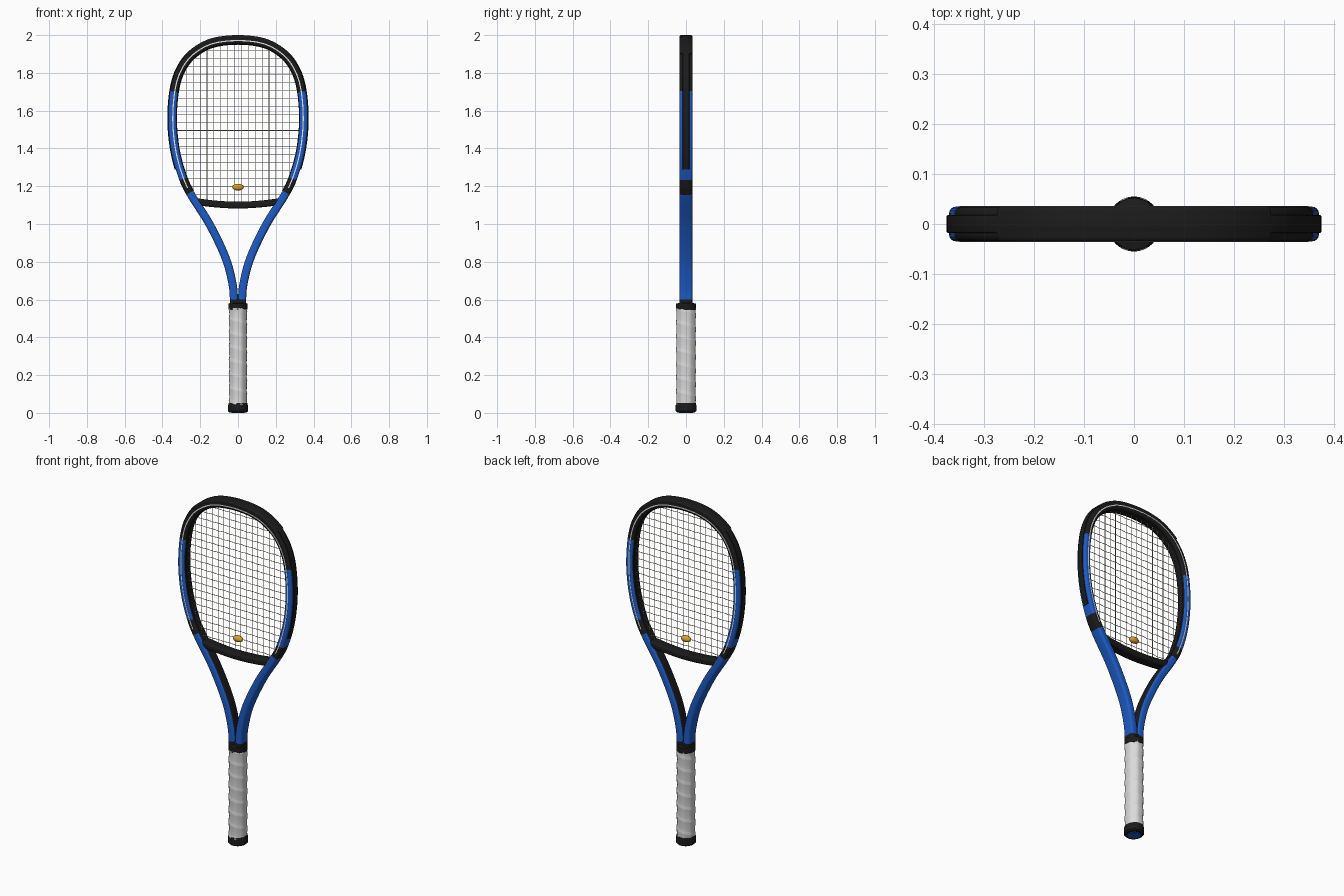
import bpy, bmesh, math
from mathutils import Vector

if "Cube" in bpy.data.objects:
    bpy.data.objects.remove(bpy.data.objects["Cube"])


def material(name, rgb):
    m = bpy.data.materials.new(name)
    m.use_nodes = True
    m.diffuse_color = (*rgb, 1)
    m.node_tree.nodes["Principled BSDF"].inputs["Base Color"].default_value = (*rgb, 1)
    return m


BLACK = material("black", (0.011, 0.011, 0.011))
BLUE = material("blue", (0.012, 0.105, 0.56))
WHITE = material("white", (0.88, 0.88, 0.88))
GRIP = material("grip white", (0.7, 0.7, 0.71))
STRING = material("string cream", (0.68, 0.63, 0.48))
GOLD = material("gold", (0.72, 0.35, 0.025))


def finish(bm, name, mats, angle=40):
    bmesh.ops.remove_doubles(bm, verts=bm.verts, dist=1e-5)
    bmesh.ops.recalc_face_normals(bm, faces=bm.faces)
    me = bpy.data.meshes.new(name)
    bm.to_mesh(me)
    bm.free()
    for m in mats:
        me.materials.append(m)
    ob = bpy.data.objects.new(name, me)
    bpy.context.collection.objects.link(ob)
    bpy.ops.object.select_all(action="DESELECT")
    ob.select_set(True)
    bpy.context.view_layer.objects.active = ob
    bpy.ops.object.shade_smooth_by_angle(angle=math.radians(angle))
    return ob


def spline(points, steps):
    """Smooth curve through the points (Catmull-Rom)."""
    p = [Vector(q) for q in points]
    p = [2 * p[0] - p[1]] + p + [2 * p[-1] - p[-2]]
    out = []
    for a, b, c, d in zip(p, p[1:], p[2:], p[3:]):
        for i in range(steps):
            t = i / steps
            out.append(0.5 * (2 * b + (c - a) * t + (2 * a - 5 * b + 4 * c - d) * t ** 2
                              + (3 * b - a - 3 * c + d) * t ** 3))
    return out + [p[-2]]


def rounded(u0, u1, depth, r, n=4):
    """Rounded rectangle section: u runs across the frame, the second value front to back."""
    pts = []
    for k, (cu, cy) in enumerate([(u1 - r, depth - r), (u0 + r, depth - r),
                                  (u0 + r, r - depth), (u1 - r, r - depth)]):
        for i in range(n + 1):
            a = math.pi / 2 * (k + i / n)
            pts.append((cu + r * math.cos(a), cy + r * math.sin(a)))
    return pts


def sweep(name, path, section, mats, rule=None):
    """Sweep a section along a path of (x, z) points; rule(z, u) picks the material."""
    bm = bmesh.new()
    rings = []
    for i, p in enumerate(path):
        t = (path[min(i + 1, len(path) - 1)] - path[max(i - 1, 0)]).normalized()
        n = Vector((t.y, -t.x))
        rings.append([bm.verts.new((p.x + n.x * u, y, p.y + n.y * u)) for u, y in section])
    count = len(section)
    for i in range(len(path) - 1):
        for k in range(count):
            j = (k + 1) % count
            f = bm.faces.new((rings[i][k], rings[i][j], rings[i + 1][j], rings[i + 1][k]))
            if rule:
                f.material_index = rule((path[i].y + path[i + 1].y) / 2,
                                        (section[k][0] + section[j][0]) / 2)
    bm.faces.new(rings[0])
    bm.faces.new(rings[-1])
    return finish(bm, name, mats)


def lathe(name, rings, mats, segs=32):
    """Stack of elliptical rings given as (z, x radius, y radius)."""
    bm = bmesh.new()
    loops = [[bm.verts.new((rx * math.cos(math.tau * i / segs), ry * math.sin(math.tau * i / segs), z))
              for i in range(segs)] for z, rx, ry in rings]
    for a, b in zip(loops, loops[1:]):
        for i in range(segs):
            j = (i + 1) % segs
            bm.faces.new((a[i], a[j], b[j], b[i]))
    bm.faces.new(loops[0])
    bm.faces.new(loops[-1])
    return finish(bm, name, mats)


# Frame: one tube from one shaft, around the head, to the other shaft
half = [(-0.02, 0.58), (-0.028, 0.68), (-0.065, 0.82), (-0.148, 0.995), (-0.245, 1.15), (-0.29, 1.24),
        (-0.33, 1.38), (-0.347, 1.54), (-0.337, 1.70), (-0.305, 1.81), (-0.243, 1.895), (-0.14, 1.955)]
path = spline(half + [(0, 1.973)] + [(-x, z) for x, z in reversed(half)], 14)


def frame_colour(z, u):
    dark = u > 0.0195 or z > 1.70 or 1.165 < z < 1.243 or z < 0.604
    return 0 if dark else 1


sweep("frame", path, rounded(-0.022, 0.021, 0.0345, 0.013), [BLACK, BLUE], frame_colour)


def above(z):
    return [p for p in path if p.y > z]


# Guard strips on the outer edge of the head, grommet strip on the inner edge
sweep("side_guard", above(1.29), rounded(-0.027, -0.01, 0.018, 0.003, 2), [BLACK])
sweep("top_guard", above(1.88), rounded(-0.027, -0.005, 0.035, 0.009, 3), [BLACK])
sweep("grommet_strip", above(1.16), rounded(0.015, 0.024, 0.016, 0.002, 2), [BLACK])

# Painted pinstripes on both faces of the head
for side, name in ((-1, "front_pinstripe"), (1, "back_pinstripe")):
    ya, yb = side * 0.033, side * 0.0355
    sweep(name, above(1.19), [(-0.001, ya), (0.005, ya), (0.005, yb), (-0.001, yb)], [WHITE])

# Throat bridge
bridge = spline([(-0.235, 1.12), (-0.12, 1.106), (0, 1.1), (0.12, 1.106), (0.235, 1.12)], 8)
sweep("throat_bridge", bridge, rounded(-0.018, 0.018, 0.031, 0.01), [BLACK])

# Strings, with the cross strings woven over and under the main strings
head = [p for p in path if p.y > 1.14]
left_head = head[:len(head) // 2 + 1]


def half_width(z):
    return -min(left_head, key=lambda p: abs(p.y - z)).x


curve = bpy.data.curves.new("strings", "CURVE")
curve.dimensions = "3D"
curve.bevel_depth = 0.0016
curve.bevel_resolution = 1


def add_string(points):
    s = curve.splines.new("POLY")
    s.points.add(len(points) - 1)
    for q, co in zip(s.points, points):
        q.co = (*co, 1)


mains = [0.0365 * (i - 7.5) for i in range(16)]
for x in mains:
    near = [p for p in left_head if p.y > 1.6]
    top = min(near, key=lambda p: abs(p.x + abs(x))).y
    low = [p for p in path if p.y < 1.5 and p.x < 0]
    bottom = max(1.1, min(low, key=lambda p: abs(p.x + abs(x))).y)
    add_string([(x, 0, bottom), (x, 0, top)])
for row in range(19):
    z = 1.155 + 0.0425 * row
    w = half_width(z)
    inside = [(x, 0.0025 * (-1) ** (row + i), z) for i, x in enumerate(mains) if abs(x) < w - 0.01]
    add_string([(-w, 0, z)] + inside + [(w, 0, z)])
strings = bpy.data.objects.new("strings", curve)
bpy.context.collection.objects.link(strings)
curve.materials.append(STRING)
bpy.ops.object.select_all(action="DESELECT")
strings.select_set(True)
bpy.context.view_layer.objects.active = strings
bpy.ops.object.convert(target="MESH")

# Vibration damper between the two middle strings
bm = bmesh.new()
bmesh.ops.create_uvsphere(bm, u_segments=20, v_segments=12, radius=1)
bmesh.ops.scale(bm, vec=(0.031, 0.018, 0.018), verts=bm.verts)
bmesh.ops.translate(bm, vec=(0, 0, 1.195), verts=bm.verts)
finish(bm, "damper", [GOLD])

# Grip: eight softened sides wrapped by a spiral of gently overlapping tape
bm = bmesh.new()
low, high, pitch, segs = 0.045, 0.555, 0.073, 32
steps = [(0, 0), (0.4, 0.0008), (0.7, 0.0026), (0.76, 0.003), (0.92, 0.0002)]
levels = [(low + pitch * (turn + f), r) for turn in range(8) for f, r in steps]
columns = []
for i in range(segs + 1):
    a = math.tau * i / segs
    flat = (a + math.pi / 8) % (math.pi / 4) - math.pi / 8
    k = min(1 / math.cos(flat), 1.05)
    columns.append([bm.verts.new(((0.046 * k + r) * math.cos(a), (0.05 * k + r) * math.sin(a),
                                  min(max(z - pitch * i / segs, low), high))) for z, r in levels])
for a, b in zip(columns, columns[1:]):
    for j in range(len(levels) - 1):
        quad = (a[j], b[j], b[j + 1], a[j + 1])
        zs = [v.co.z for v in quad]
        if max(zs) - min(zs) > 1e-5:
            bm.faces.new(quad)
finish(bm, "grip", [GRIP], 60)

# Collar above the grip, butt cap below it, and the cap's round badge plate
lathe("grip_collar", [(0.545, 0.048, 0.052), (0.55, 0.05, 0.053), (0.578, 0.049, 0.052),
                      (0.583, 0.043, 0.034), (0.604, 0.041, 0.034)], [BLACK])
lathe("butt_cap", [(0.003, 0.046, 0.048), (0.01, 0.053, 0.055), (0.036, 0.053, 0.055),
                   (0.052, 0.049, 0.053)], [BLACK])
lathe("butt_badge", [(0, 0.034, 0.036), (0.004, 0.034, 0.036)], [BLUE])
